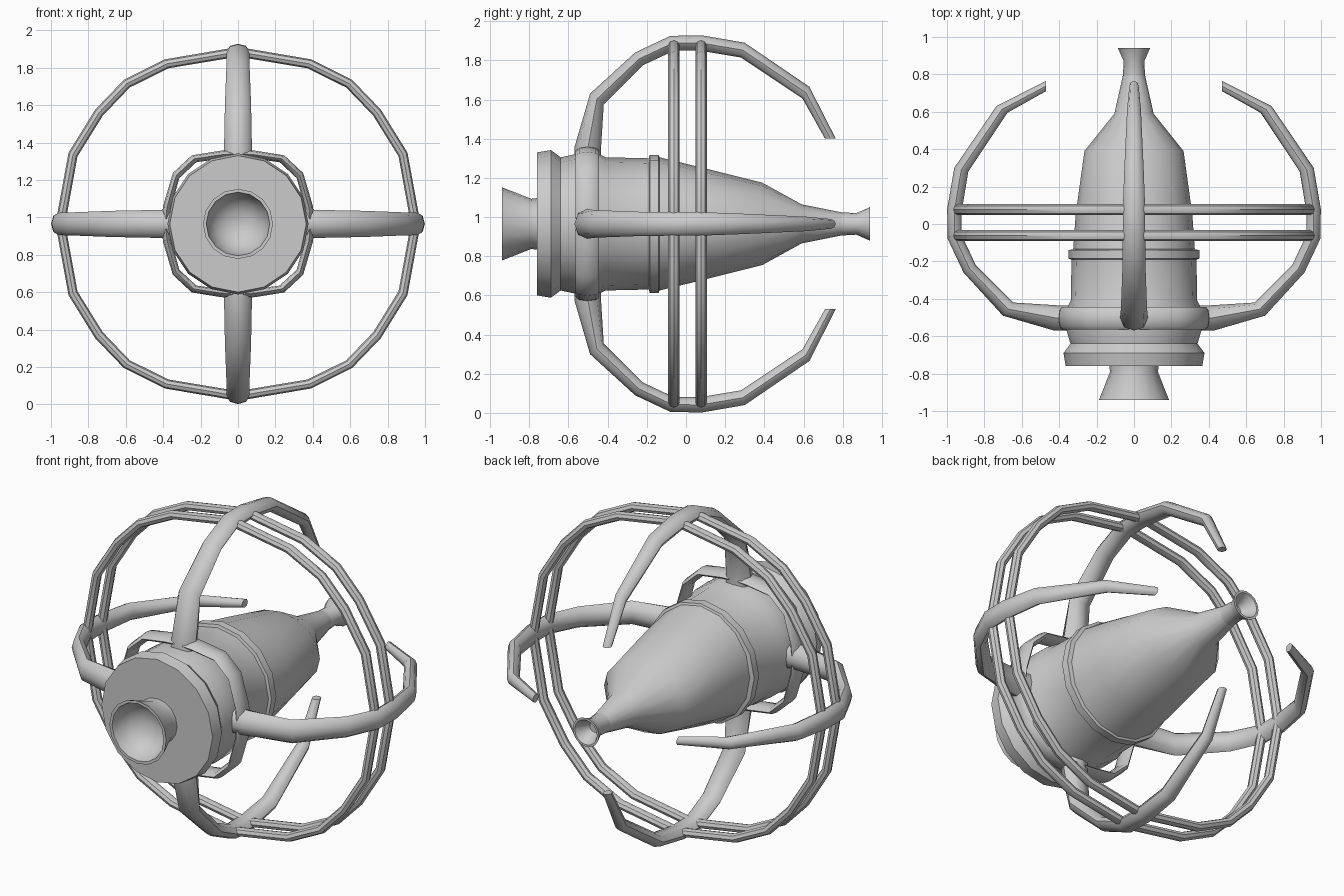
import bpy, bmesh
from math import sin, cos, pi, radians
from mathutils import Vector

if "Cube" in bpy.data.objects:
    bpy.data.objects.remove(bpy.data.objects["Cube"])

CZ = 0.965  # height of the long axis


def finish(name, bm, angle=40):
    bmesh.ops.recalc_face_normals(bm, faces=bm.faces[:])
    me = bpy.data.meshes.new(name)
    bm.to_mesh(me)
    bm.free()
    ob = bpy.data.objects.new(name, me)
    bpy.context.collection.objects.link(ob)
    bpy.ops.object.select_all(action='DESELECT')
    ob.select_set(True)
    bpy.context.view_layer.objects.active = ob
    bpy.ops.object.shade_smooth_by_angle(angle=radians(angle))
    return ob


def loft(name, rings, closed=False, angle=40):
    """Skin a list of equal-length point loops."""
    bm = bmesh.new()
    loops = [[bm.verts.new(p) for p in ring] for ring in rings]
    n = len(loops[0])
    pairs = list(zip(loops, loops[1:]))
    if closed:
        pairs.append((loops[-1], loops[0]))
    else:
        bm.faces.new(loops[0])
        bm.faces.new(loops[-1])
    for a, b in pairs:
        for i in range(n):
            j = (i + 1) % n
            bm.faces.new((a[i], a[j], b[j], b[i]))
    return finish(name, bm, angle)


def section(c, u, v, n):
    return [c + u * cos(2 * pi * i / n) + v * sin(2 * pi * i / n) for i in range(n)]


def lathe(name, profile, n=16):
    """Profile entries are (y, x radius, z radius)."""
    return loft(name, [section(Vector((0, y, CZ)), Vector((rx, 0, 0)), Vector((0, 0, rz)), n)
                       for y, rx, rz in profile])


def radial(a):
    return Vector((cos(a), 0, sin(a)))


def hoop(name, pts, y, hr, hy, closed):
    """Tube around the axis; pts are (angle in degrees, radius)."""
    rings = []
    for a, r in pts:
        d = radial(radians(a))
        rings.append(section(Vector((0, y, CZ)) + d * r, d * hr, Vector((0, hy, 0)), 8))
    return loft(name, rings, closed)


# hull with flange, groove, ridge and rear cone
lathe("hull", [
    (-0.76, 0.365, 0.365), (-0.69, 0.377, 0.377), (-0.64, 0.34, 0.34),
    (-0.57, 0.36, 0.355), (-0.44, 0.355, 0.355), (-0.41, 0.338, 0.34),
    (-0.19, 0.334, 0.335), (-0.185, 0.35, 0.352), (-0.14, 0.35, 0.352),
    (-0.135, 0.325, 0.34), (0.05, 0.312, 0.295), (0.39, 0.265, 0.21),
    (0.59, 0.105, 0.1), (0.80, 0.058, 0.058)])

# flared front nozzle with hollow bowl
lathe("front_nozzle", [(y, r, r) for y, r in [
    (-0.74, 0.135), (-0.79, 0.128), (-0.94, 0.187), (-0.94, 0.17),
    (-0.88, 0.155), (-0.83, 0.12), (-0.80, 0.07), (-0.79, 0.015)]])

# small rear nozzle
lathe("rear_nozzle", [(y, r, r) for y, r in [
    (0.78, 0.06), (0.87, 0.055), (0.94, 0.086), (0.94, 0.073), (0.89, 0.045), (0.86, 0.03)]])

# claw arms: outer (y, r), inner (y, r), half width
ARM = [
    ((-0.57, 0.31), (-0.435, 0.31), 0.08),
    ((-0.57, 0.39), (-0.435, 0.37), 0.075),
    ((-0.49, 0.665), (-0.42, 0.61), 0.07),
    ((-0.26, 0.875), (-0.22, 0.81), 0.062),
    ((-0.08, 0.96), (-0.06, 0.885), 0.06),
    ((0.08, 0.963), (0.07, 0.885), 0.06),
    ((0.30, 0.925), (0.28, 0.85), 0.052),
    ((0.63, 0.70), (0.595, 0.64), 0.037),
    ((0.765, 0.435), (0.71, 0.435), 0.025)]
for name, deg, off in (("right_arm", 0, 0.036), ("top_arm", 90, 0),
                       ("left_arm", 180, 0.036), ("bottom_arm", 270, 0)):
    d = radial(radians(deg))
    t = radial(radians(deg + 90))
    rings = []
    for o, i, w in ARM:
        po = d * (o[1] + off) + Vector((0, o[0], CZ))
        pi_ = d * (i[1] + off) + Vector((0, i[0], CZ))
        rings.append(section((po + pi_) / 2, (po - pi_) / 2, t * w, 8))
    loft(name, rings, angle=50)

# twin equatorial rings
quad = [(0, 0.95), (22.8, 0.957), (38.7, 0.952), (51.6, 0.957), (66, 0.937), (90, 0.92)]
half = quad + [(180 - a, r) for a, r in quad[-2::-1]]
full = half + [(360 - a, r) for a, r in half[-2:0:-1]]
for name, y in (("front_ring", -0.062), ("rear_ring", 0.077)):
    hoop(name, full, y, 0.026, 0.029, True)

# collar brackets linking the arm roots
for k, name in enumerate(("upper_right", "upper_left", "lower_left", "lower_right")):
    pts = [(4, 0.385), (13, 0.39), (38, 0.42), (56, 0.42), (77, 0.38), (86, 0.375)]
    if k % 2:
        pts = [(90 - a, r) for a, r in reversed(pts)]
    hoop(name + "_bracket", [(a + 90 * k, r) for a, r in pts], -0.503, 0.022, 0.06, False)
